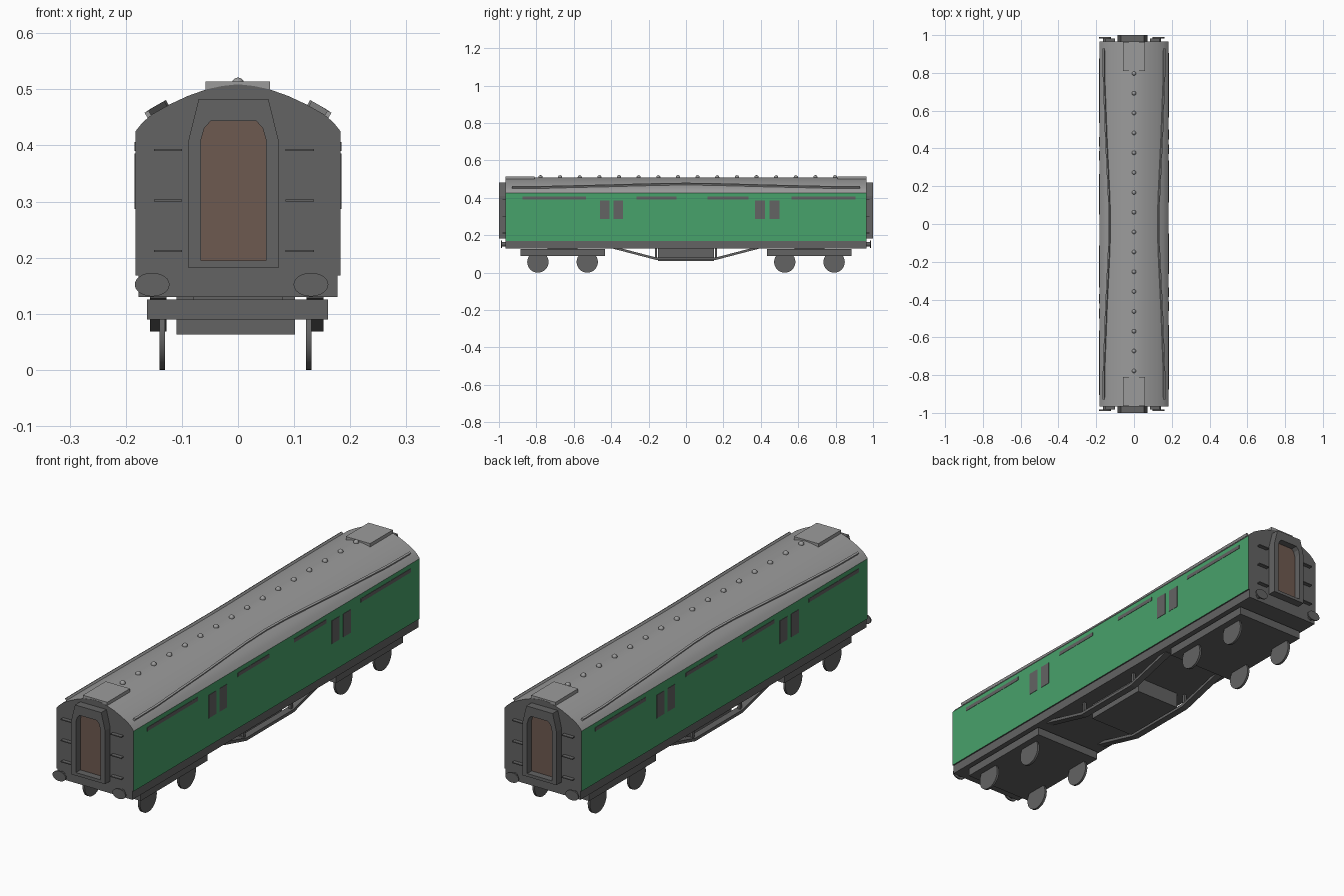
import bpy, bmesh, math
from mathutils import Matrix, Vector

if "Cube" in bpy.data.objects:
    bpy.data.objects.remove(bpy.data.objects["Cube"])


def material(name, rgb):
    m = bpy.data.materials.new(name)
    m.diffuse_color = (*rgb, 1)
    m.use_nodes = True
    m.node_tree.nodes["Principled BSDF"].inputs["Base Color"].default_value = m.diffuse_color
    return m


GREEN = material("green paint", (0.064, 0.36, 0.145))
DARK = material("dark grey", (0.125, 0.125, 0.125))
ROOF = material("roof grey", (0.33, 0.33, 0.33))
BROWN = material("door brown", (0.155, 0.10, 0.08))


def finish(name, bm, *mats, smooth=False):
    bmesh.ops.recalc_face_normals(bm, faces=bm.faces)
    me = bpy.data.meshes.new(name)
    bm.to_mesh(me)
    bm.free()
    ob = bpy.data.objects.new(name, me)
    bpy.context.collection.objects.link(ob)
    for m in mats:
        me.materials.append(m)
    if smooth:
        bpy.ops.object.select_all(action='DESELECT')
        ob.select_set(True)
        bpy.context.view_layer.objects.active = ob
        bpy.ops.object.shade_smooth_by_angle(angle=math.radians(35))
    return ob


def add_box(bm, x0, x1, y0, y1, z0, z1):
    size = Vector((x1 - x0, y1 - y0, z1 - z0))
    mid = Vector((x0 + x1, y0 + y1, z0 + z1)) / 2
    bmesh.ops.create_cube(bm, size=1, matrix=Matrix.Translation(mid) @ Matrix.Diagonal((*size, 1)))


def box(name, mat, *dims):
    bm = bmesh.new()
    add_box(bm, *dims)
    return finish(name, bm, mat)


def add_cyl(bm, r, depth, pos, axis, squash=1.0, n=24):
    rot = Matrix.Rotation(math.pi / 2, 4, axis)
    bmesh.ops.create_cone(bm, cap_ends=True, segments=n, radius1=r, radius2=r, depth=depth,
                          matrix=Matrix.Translation(pos) @ Matrix.Diagonal((1, 1, squash, 1)) @ rot)


def add_prism(bm, pts, y0, y1):
    # closed outline in x/z, extruded along y
    a, b = ([bm.verts.new((x, y, z)) for x, z in pts] for y in (y0, y1))
    bm.faces.new(a)
    bm.faces.new(b)
    for i in range(len(pts)):
        j = (i + 1) % len(pts)
        bm.faces.new((a[i], a[j], b[j], b[i]))


def mirrored(half):
    return half + [(-x, z) for x, z in reversed(half) if x > 0]


# Body shell: green sides, pale roof, dark ends
ROOF_HALF = [(0.183, 0.425), (0.170, 0.441), (0.154, 0.455), (0.122, 0.473),
             (0.09, 0.488), (0.056, 0.5), (0.028, 0.506), (0, 0.509)]
bm = bmesh.new()
add_prism(bm, mirrored([(0.183, 0.168)] + ROOF_HALF), -0.965, 0.965)
for f in bm.faces:
    z = f.calc_center_median().z
    f.normal_update()
    if abs(f.normal.y) > 0.5 or z < 0.2:
        f.material_index = 2
    elif z > 0.425:
        f.material_index = 1
finish("body_shell", bm, GREEN, ROOF, DARK, smooth=True)
box("sole_bar", DARK, -0.177, 0.177, -0.965, 0.965, 0.13, 0.169)

# Windows and name-board strips; the left side is the right side turned round
SIDE = [(-0.875, -0.535, 0.39, 0.406), (-0.265, -0.05, 0.39, 0.406), (0.115, 0.335, 0.39, 0.406),
        (0.565, 0.905, 0.39, 0.406), (-0.46, -0.41, 0.287, 0.386), (-0.387, -0.337, 0.287, 0.386),
        (0.37, 0.422, 0.287, 0.386), (0.447, 0.5, 0.287, 0.386)]
bm = bmesh.new()
for y0, y1, z0, z1 in SIDE:
    add_box(bm, 0.181, 0.1845, y0, y1, z0, z1)
    add_box(bm, -0.1845, -0.181, -y1, -y0, z0, z1)
finish("window_and_strip_panels", bm, DARK)

# Curved rain strips on the roof
def roof_z(x):
    for (xa, za), (xb, zb) in zip(ROOF_HALF, ROOF_HALF[1:]):
        if xb <= x <= xa:
            return za + (zb - za) * (xa - x) / (xa - xb)


STRIP = [(0.93, 0.158), (0.78, 0.157), (0.45, 0.145), (0.14, 0.130), (0, 0.127)]
STRIP = [(-y, x) for y, x in STRIP] + [(y, x) for y, x in reversed(STRIP[:-1])]
out, along = Vector((0.5, 0, 0.866)), Vector((0.866, 0, -0.5))
for side, label in ((1, "right"), (-1, "left")):
    bm = bmesh.new()
    rings = []
    for y, x in STRIP:
        c = Vector((x, y, roof_z(x)))
        corners = [c + out * a + along * b for a, b in
                   ((-0.006, -0.004), (0.010, -0.004), (0.010, 0.004), (-0.006, 0.004))]
        rings.append([bm.verts.new((p.x * side, p.y, p.z)) for p in corners])
    for a, b in zip(rings, rings[1:]):
        for i in range(4):
            bm.faces.new((a[i], a[i - 1], b[i - 1], b[i]))
    bm.faces.new(rings[0])
    bm.faces.new(rings[-1])
    finish(label + "_rain_strip", bm, ROOF)

# Roof ventilators
bm = bmesh.new()
for i in range(16):
    bmesh.ops.create_uvsphere(bm, u_segments=12, v_segments=8, radius=0.011,
                              matrix=Matrix.Translation((0, 0.797 - i * 0.105, 0.51)))
finish("roof_ventilators", bm, ROOF, smooth=True)

# Gangway outlines
OUTER = [(0.08, 0.182), (0.08, 0.41), (0.071, 0.447), (0.062, 0.483)]
INNER = [(0.058, 0.195), (0.058, 0.41), (0.052, 0.431), (0.04, 0.444)]

for s, label in ((-1, "front"), (1, "back")):
    def ys(a, b):
        return sorted((s * a, s * b))

    # Roof end plate
    box(label + "_roof_plate", ROOF, -0.058, 0.057, *ys(0.81, 0.964), 0.485, 0.514)

    # Gangway frame with recessed door
    bm = bmesh.new()
    loops = [[bm.verts.new((x - 0.008, s * y, z)) for x, z in mirrored(pts)]
             for pts, y in ((OUTER, 0.96), (OUTER, 1.0), (INNER, 1.0), (INNER, 0.96))]
    for k in range(4):
        a, b = loops[k], loops[(k + 1) % 4]
        for i in range(8):
            bm.faces.new((a[i], a[i - 1], b[i - 1], b[i]))
    finish(label + "_gangway_frame", bm, DARK)
    bm = bmesh.new()
    add_prism(bm, [(x - 0.008, z) for x, z in mirrored(INNER)], *ys(0.962, 0.97))
    finish(label + "_gangway_door", bm, BROWN)

    # Buffers
    bm = bmesh.new()
    for x in (-0.153, 0.130):
        add_cyl(bm, 0.012, 0.025, (x, s * 0.973, 0.152), 'X')
        disc = bmesh.ops.create_cone(bm, cap_ends=True, segments=24, radius1=0.031, radius2=0.031,
                                     depth=0.006, matrix=Matrix.Rotation(math.pi / 2, 4, 'X'))
        for v in disc["verts"]:
            v.co = (v.co.x + x, v.co.y + s * 0.986, v.co.z * 0.68 + 0.152)
    finish(label + "_buffers", bm, DARK, smooth=True)

    # Climbing steps either side of the gangway
    bm = bmesh.new()
    for x in (-0.15, 0.085):
        for z in (0.21, 0.30, 0.39):
            add_box(bm, x, x + 0.05, *ys(0.96, 0.982), z, z + 0.004)
    finish(label + "_end_steps", bm, DARK)

    # Bogie
    box(label + "_bogie_frame", DARK, -0.162, 0.16, *ys(0.433, 0.885), 0.09, 0.125)
    box(label + "_bogie_pivot", DARK, -0.08, 0.08, *ys(0.58, 0.74), 0.12, 0.135)
    bm = bmesh.new()
    for x in (-0.135, 0.126):
        for y in (0.528, 0.792):
            add_cyl(bm, 0.057, 0.01, (x, s * y, 0.057), 'Y', n=32)
    finish(label + "_wheels", bm, DARK, smooth=True)

# Underframe trusses
LOW = [(-0.39, 0.135), (-0.16, 0.075), (0.16, 0.075), (0.39, 0.135)]
for x, label in ((0.137, "right"), (-0.142, "left")):
    bm = bmesh.new()
    rings = [[bm.verts.new((x + dx, y, z + dz)) for dx, dz in
              ((-0.015, -0.007), (0.015, -0.007), (0.015, 0.006), (-0.015, 0.006))] for y, z in LOW]
    for a, b in zip(rings, rings[1:]):
        for i in range(4):
            bm.faces.new((a[i], a[i - 1], b[i - 1], b[i]))
    bm.faces.new(rings[0])
    bm.faces.new(rings[-1])
    for y in (-0.16, 0.16):
        add_box(bm, x - 0.006, x + 0.006, y - 0.006, y + 0.006, 0.075, 0.132)
    finish(label + "_truss", bm, DARK)
box("battery_box", DARK, -0.11, 0.102, -0.15, 0.15, 0.063, 0.132)
